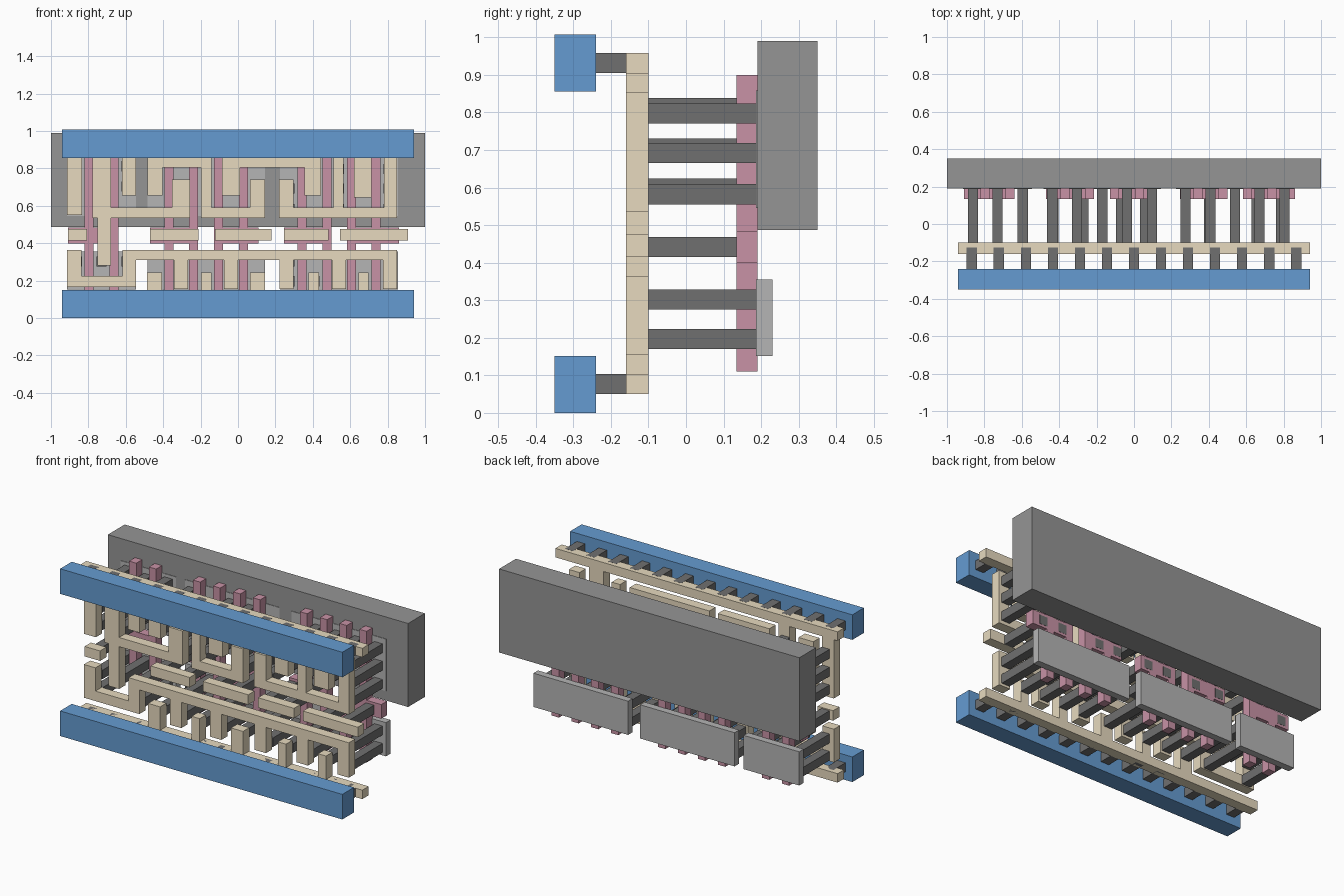
import bpy, bmesh, math

def material(name, rgb):
    m = bpy.data.materials.new(name)
    m.diffuse_color = (*rgb, 1)
    return m

TAN = material("tan", (0.80, 0.70, 0.52))
PINK = material("pink", (0.58, 0.29, 0.38))
BLUE = material("blue", (0.13, 0.33, 0.64))
DARK = material("dark_grey", (0.16, 0.16, 0.16))
MID = material("mid_grey", (0.30, 0.30, 0.30))
LIGHT = material("light_grey", (0.46, 0.46, 0.46))

def plate(name, rects, y0, y1, mat):
    """Union of x/z rectangles (x0, x1, z0, z1), extruded from y0 to y1."""
    xs = sorted({round(v, 4) for r in rects for v in r[:2]})
    zs = sorted({round(v, 4) for r in rects for v in r[2:]})
    filled = set()
    for i in range(len(xs) - 1):
        for k in range(len(zs) - 1):
            cx, cz = (xs[i] + xs[i + 1]) / 2, (zs[k] + zs[k + 1]) / 2
            if any(a < cx < b and c < cz < d for a, b, c, d in rects):
                filled.add((i, k))
    bm = bmesh.new()
    cache = {}

    def vert(i, y, k):
        if (i, y, k) not in cache:
            cache[i, y, k] = bm.verts.new((xs[i], y, zs[k]))
        return cache[i, y, k]

    for i, k in filled:
        loop = [(i, k), (i + 1, k), (i + 1, k + 1), (i, k + 1)]
        bm.faces.new([vert(a, y0, b) for a, b in loop])
        bm.faces.new([vert(a, y1, b) for a, b in reversed(loop)])
        for n, step in enumerate([(0, -1), (1, 0), (0, 1), (-1, 0)]):
            if (i + step[0], k + step[1]) not in filled:
                p, q = loop[n], loop[(n + 1) % 4]
                bm.faces.new([vert(p[0], y0, p[1]), vert(p[0], y1, p[1]),
                              vert(q[0], y1, q[1]), vert(q[0], y0, q[1])])
    bmesh.ops.dissolve_limit(bm, angle_limit=math.radians(1),
                             verts=bm.verts[:], edges=bm.edges[:])
    bmesh.ops.recalc_face_normals(bm, faces=bm.faces[:])
    me = bpy.data.meshes.new(name)
    bm.to_mesh(me)
    bm.free()
    me.materials.append(mat)
    ob = bpy.data.objects.new(name, me)
    bpy.context.collection.objects.link(ob)
    return ob

# Column positions of the transistor gates and the nodes between them
GATES = [[-0.796, -0.664], [-0.37, -0.237, -0.103, 0.029], [0.342, 0.475, 0.606, 0.738]]
LEFT = [-0.86, -0.73, -0.595]
MIDDLE = [-0.437, -0.304, -0.17, -0.037, 0.096]
RIGHT = [0.275, 0.408, 0.54, 0.672, 0.805]

# Back well slab and the diffusion plates
plate("well_slab", [(-1, 1, 0.487, 0.99)], 0.19, 0.35, MID)
for n, (a, b) in enumerate([(-0.915, -0.545), (-0.485, 0.145), (0.225, 0.855)]):
    plate(f"lower_diffusion_{n}", [(a, b, 0.152, 0.355)], 0.187, 0.23, LIGHT)
    plate(f"upper_diffusion_{n}", [(a, b, 0.545, 0.858)], 0.187, 0.23, LIGHT)

# Gate bars joined in pairs by a crossbar
pairs = [GATES[0], GATES[1][:2], GATES[1][2:], GATES[2][:2], GATES[2][2:]]
bars = [(-0.91, -0.64), (-0.47, -0.213), (-0.127, 0.11), (0.245, 0.499), (0.582, 0.86)]
for n, (pair, (a, b)) in enumerate(zip(pairs, bars)):
    plate(f"gate_{n}", [(a, b, 0.4, 0.485)] +
          [(x - 0.024, x + 0.024, 0.11, 0.9) for x in pair], 0.135, 0.19, PINK)

# Front power rails, and the tan rails with their fingers
for n, z in (("lower", 0), ("upper", 0.856)):
    plate(f"{n}_power_rail", [(-0.94, 0.94, z, z + 0.151)], -0.35, -0.24, BLUE)
plate("lower_tan_rail", [(-0.94, 0.94, 0.05, 0.104)] +
      [(x - w, x + w, 0.08, 0.245) for x, w in
       ((-0.447, 0.04), (-0.17, 0.027), (0.105, 0.04), (0.405, 0.027), (0.672, 0.027))],
      -0.16, -0.1, TAN)
plate("upper_tan_rail", [(-0.94, 0.94, 0.904, 0.958), (-0.915, -0.835, 0.55, 0.92),
      (-0.62, -0.545, 0.655, 0.92), (0.62, 0.715, 0.645, 0.92)], -0.16, -0.1, TAN)

# Tan interconnect traces
plate("output_trace", [(-0.778, -0.68, 0.535, 0.855), (-0.75, -0.68, 0.28, 0.59),
      (-0.75, -0.257, 0.535, 0.59), (-0.352, -0.257, 0.535, 0.742)], -0.16, -0.1, TAN)
plate("lower_trace", [(-0.915, -0.838, 0.165, 0.365), (-0.915, -0.545, 0.165, 0.225),
      (-0.617, -0.545, 0.165, 0.365), (-0.617, 0.85, 0.31, 0.365)] +
      [(x - 0.038, x + 0.038, 0.155, 0.365) for x in (-0.304, -0.037, 0.26, 0.54, 0.812)],
      -0.16, -0.1, TAN)
plate("middle_trace", [(-0.485, -0.405, 0.655, 0.855), (-0.485, -0.142, 0.805, 0.855),
      (-0.197, -0.142, 0.535, 0.855), (-0.197, 0.145, 0.535, 0.59),
      (0.065, 0.145, 0.535, 0.742)], -0.16, -0.1, TAN)
plate("bridge_trace", [(-0.085, 0.01, 0.655, 0.855), (-0.085, 0.445, 0.805, 0.855),
      (0.355, 0.445, 0.655, 0.855)], -0.16, -0.1, TAN)
plate("right_trace", [(0.22, 0.297, 0.535, 0.742), (0.22, 0.85, 0.535, 0.59),
      (0.51, 0.565, 0.535, 0.855), (0.78, 0.85, 0.535, 0.855)], -0.16, -0.1, TAN)
for n, (a, b) in enumerate([(-0.91, -0.807), (-0.47, -0.21), (-0.122, 0.18),
                            (0.245, 0.485), (0.545, 0.91)]):
    plate(f"input_pad_{n}", [(a, b, 0.415, 0.475)], -0.16, -0.1, TAN)

# Contact posts: each entry is column x and bottom heights
posts = [(x, (0.17,)) for x in MIDDLE + RIGHT]
posts += [(x, (0.275,)) for x in (MIDDLE[1], MIDDLE[3], RIGHT[0], RIGHT[2], RIGHT[4])]
posts += [(LEFT[0], (0.17, 0.275, 0.57, 0.677, 0.785)), (LEFT[1], (0.275, 0.555, 0.665, 0.77)),
          (LEFT[2], (0.17, 0.275, 0.677, 0.785))]
posts += [(x, (0.555, 0.665)) for x in (MIDDLE[1], MIDDLE[4], RIGHT[0])]
posts += [(x, (0.665, 0.77)) for x in (MIDDLE[0], MIDDLE[3], RIGHT[1], RIGHT[3])]
posts += [(x, (0.555, 0.665, 0.77)) for x in (MIDDLE[2], RIGHT[2], RIGHT[4])]
posts += [(x, (0.415,)) for x in (-0.86, -0.43, -0.27, -0.07, 0.06, 0.275, 0.4, 0.655, 0.785)]
plate("contact_posts", [(x - 0.027, x + 0.027, z, z + 0.054) for x, zs in posts for z in zs],
      -0.1, 0.191, DARK)

# Short posts between the tan rails and the power rails
plate("rail_posts", [(i * 0.1446 - 0.027, i * 0.1446 + 0.027, z, z + 0.054)
      for i in range(-6, 7) for z in (0.05, 0.9045)], -0.24, -0.125, DARK)
